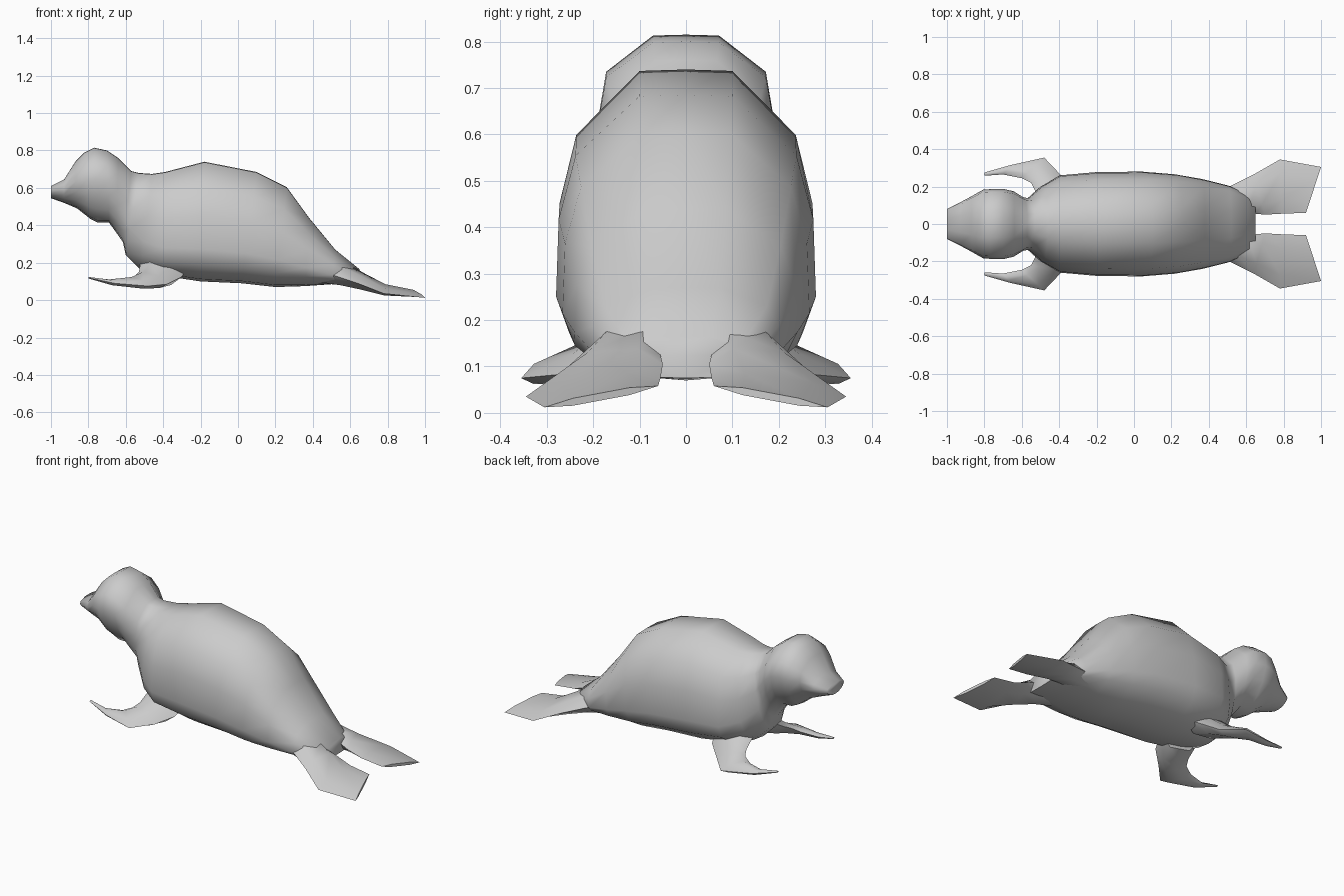
import bpy, bmesh, math
from mathutils import Vector

cube = bpy.data.objects.get("Cube")
if cube:
    bpy.data.objects.remove(cube)

grey = bpy.data.materials.new("soft grey")
grey.use_nodes = True
COLOUR = (0.6, 0.6, 0.6, 1)
grey.diffuse_color = COLOUR
grey.node_tree.nodes["Principled BSDF"].inputs["Base Color"].default_value = COLOUR


def loft(name, rings):
    """Skin a closed tube through rings of equal point count."""
    bm = bmesh.new()
    loops = [[bm.verts.new(p) for p in ring] for ring in rings]
    n = len(loops[0])
    for a, b in zip(loops, loops[1:]):
        for i in range(n):
            j = (i + 1) % n
            bm.faces.new((a[i], a[j], b[j], b[i]))
    bm.faces.new(loops[0])
    bm.faces.new(loops[-1])
    bmesh.ops.recalc_face_normals(bm, faces=bm.faces)
    mesh = bpy.data.meshes.new(name)
    bm.to_mesh(mesh)
    bm.free()
    mesh.materials.append(grey)
    obj = bpy.data.objects.new(name, mesh)
    bpy.context.collection.objects.link(obj)
    bpy.ops.object.select_all(action='DESELECT')
    obj.select_set(True)
    bpy.context.view_layer.objects.active = obj
    bpy.ops.object.shade_smooth_by_angle(angle=math.radians(65))
    return obj


# Half cross-sections: share of half width, share of height
TRUNK = [(0, 1), (.36, .995), (.85, .78), (.98, .55), (1, .27), (.9, .14), (.5, .02), (0, 0)]
HEAD = [(0, 1), (.38, .995), (.92, .8), (1, .58), (.88, .36), (.66, .18), (.34, .03), (0, 0)]


def section(top, bottom, width, head):
    """Slanted cross-section between a top and a bottom point (x, z)."""
    half = []
    for t, h in zip(TRUNK, HEAD):
        w, u = (a + (b - a) * head for a, b in zip(t, h))
        x, z = (b + (a - b) * u for a, b in zip(top, bottom))
        half.append(Vector((x, w * width, z)))
    return half + [Vector((p.x, -p.y, p.z)) for p in half[-2:0:-1]]


# Body from nose to tail: top, bottom, half width, head shape share
BODY = [
    ((-1, .61), (-1, .545), .08, 1),
    ((-.93, .645), (-.93, .52), .115, 1),
    ((-.87, .74), (-.86, .49), .15, 1),
    ((-.82, .79), (-.79, .435), .183, 1),
    ((-.77, .815), (-.75, .415), .187, 1),
    ((-.70, .80), (-.69, .415), .187, 1),
    ((-.64, .76), (-.65, .36), .175, 1),
    ((-.57, .69), (-.615, .31), .142, .8),
    ((-.53, .68), (-.60, .24), .14, .6),
    ((-.46, .675), (-.52, .16), .205, .3),
    ((-.39, .685), (-.40, .13), .26, 0),
    ((-.18, .74), (-.2, .1), .278, 0),
    ((.1, .685), (.02, .09), .28, 0),
    ((.26, .605), (.2, .07), .266, 0),
    ((.38, .44), (.36, .075), .24, 0),
    ((.52, .27), (.5, .085), .205, 0),
    ((.65, .165), (.65, .075), .14, 0),
]
loft("body", [section(*row) for row in BODY])


def flipper(name, rows, side):
    """Flattened tube through edge pairs with a half thickness."""
    rings = []
    for a, b, t in rows:
        a, b = (Vector((p[0], p[1] * side, p[2])) for p in (a, b))
        up = Vector((0, 0, t))
        p, q = a.lerp(b, .25), a.lerp(b, .75)
        rings.append([a, p + up, q + up, b, q - up, p - up])
    loft(name, rings)


FRONT = [
    ((-.52, .08, .21), (-.27, .10, .17), .07),
    ((-.53, .18, .15), (-.30, .18, .125), .05),
    ((-.55, .22, .13), (-.38, .25, .085), .032),
    ((-.60, .245, .11), (-.48, .355, .075), .022),
    ((-.70, .265, .10), (-.66, .315, .09), .013),
    ((-.80, .258, .12), (-.80, .275, .12), .004),
]
HIND = [
    ((.45, .03, .16), (.40, .17, .16), .06),
    ((.65, .055, .125), (.52, .205, .13), .05),
    ((.70, .05, .105), (.64, .265, .09), .037),
    ((.79, .055, .075), (.78, .345, .035), .02),
    ((.92, .06, .058), (1, .305, .012), .008),
]
for label, side in (("left", -1), ("right", 1)):
    flipper("front_flipper_" + label, FRONT, side)
    flipper("hind_flipper_" + label, HIND, side)
